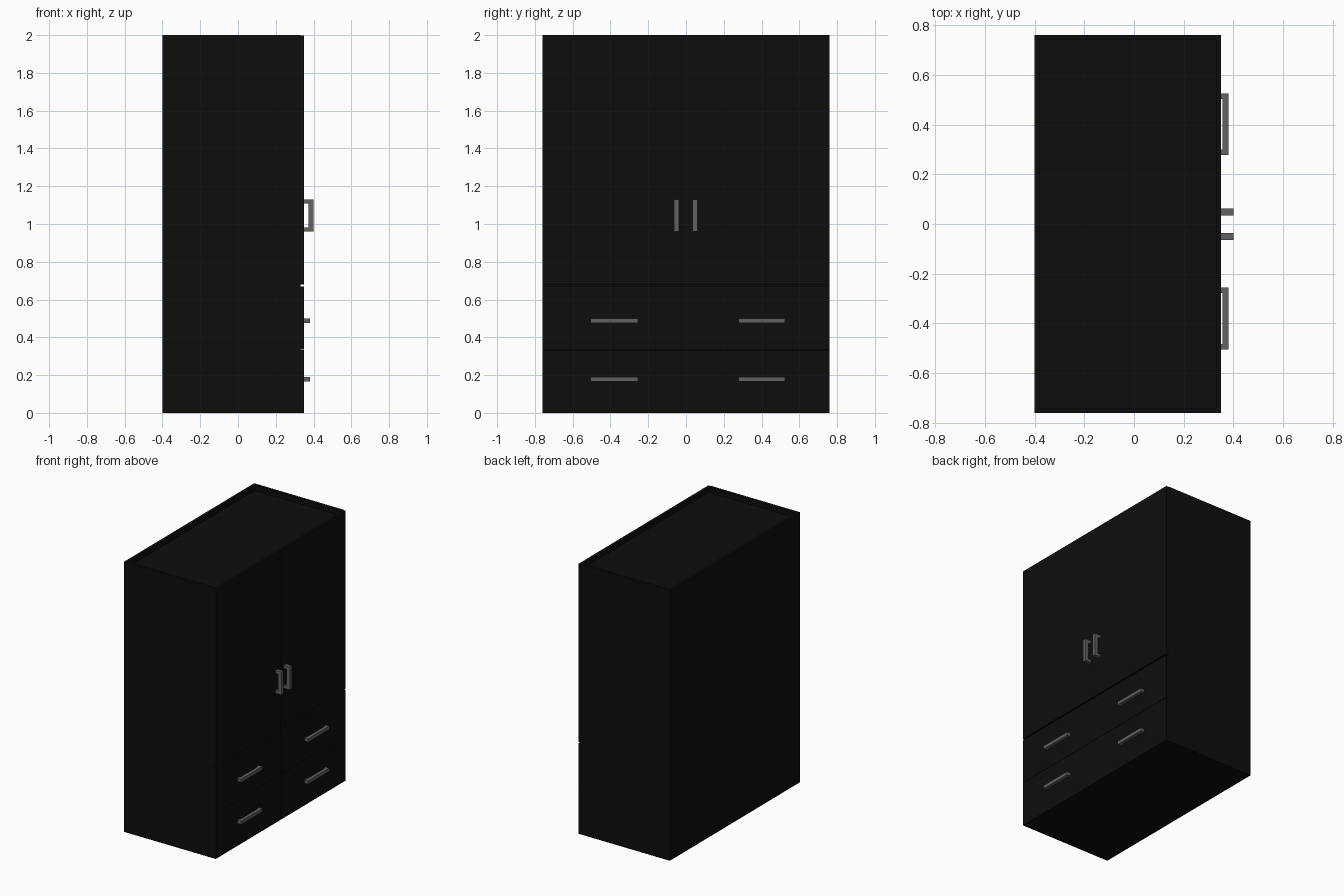
import bpy

if "Cube" in bpy.data.objects:
    bpy.data.objects.remove(bpy.data.objects["Cube"])


def material(name, v):
    m = bpy.data.materials.new(name)
    m.diffuse_color = (v, v, v, 1)
    m.use_nodes = True
    m.node_tree.nodes["Principled BSDF"].inputs["Base Color"].default_value = m.diffuse_color
    return m


BLACK = material("black_lacquer", 0.004)
GREY = material("grey_metal", 0.12)


def box(name, x, y, z, mat=BLACK):
    """Box from (min, max) ranges on each axis."""
    bpy.ops.mesh.primitive_cube_add(size=1)
    o = bpy.context.object
    o.name = name
    for v in o.data.vertices:
        v.co = [r[0] if c < 0 else r[1] for c, r in zip(v.co, (x, y, z))]
    o.data.materials.append(mat)
    return o


def handle(name, x, y, z, gap, vertical):
    """Bar held off the front by a leg at each end."""
    bar_x = (x[0] + gap, x[1])
    parts = [box(name, bar_x, y, z, GREY)]
    leg_x = (0.34, x[0] + gap)
    t = 0.022
    a = z if vertical else y
    for i, r in enumerate(((a[0], a[0] + t), (a[1] - t, a[1]))):
        leg = box(f"{name}_leg_{i}", leg_x, y if vertical else r, r if vertical else z, GREY)
        parts.append(leg)
    bpy.ops.object.select_all(action='DESELECT')
    for p in parts:
        p.select_set(True)
    bpy.context.view_layer.objects.active = parts[0]
    bpy.ops.object.join()


W, T = 0.76, 0.02            # half width, board thickness
BACK, INNER, FRONT = -0.40, 0.33, 0.35

# Carcass with a sunken top panel inside the raised rim
box("carcass_core", (BACK + T, INNER), (-W + T, W - T), (0, 1.96))
box("back_panel", (BACK, BACK + T), (-W + T, W - T), (0, 2.0))
for side, s in (("left", -1), ("right", 1)):
    ys = sorted((s * W, s * (W - T)))
    box(f"{side}_side_panel", (BACK, INNER), ys, (0, 2.0))

    # Door and two drawer fronts, with a groove below the door
    yf = sorted((s * 0.001, s * W))
    box(f"{side}_door", (INNER, FRONT), yf, (0.68, 1.997))
    box(f"{side}_lower_drawer", (INNER, FRONT), yf, (0, 0.334))
    box(f"{side}_upper_drawer", (INNER, FRONT), yf, (0.336, 0.67))

    # Handles
    yd = (-0.064, -0.037) if s < 0 else (0.035, 0.062)
    handle(f"{side}_door_handle", (FRONT, 0.40), yd, (0.96, 1.13), 0.023, True)
    for level, z in (("lower", 0.165), ("upper", 0.476)):
        yh = (-0.505, -0.255) if s < 0 else (0.277, 0.525)
        handle(f"{side}_{level}_drawer_handle", (FRONT, 0.38), yh, (z, z + 0.025), 0.006, False)
